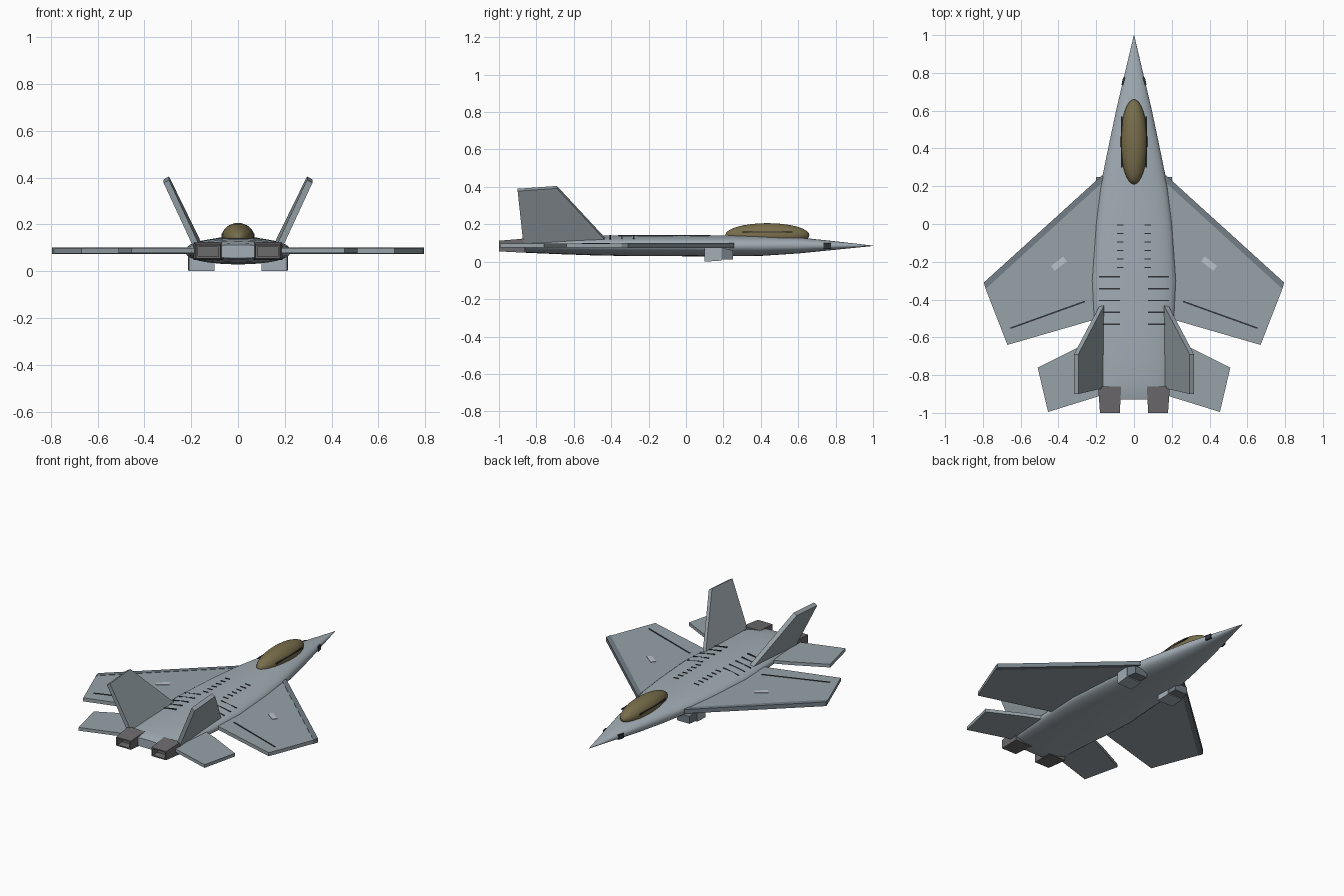
import bpy, bmesh, math
from mathutils import Vector, Matrix

if "Cube" in bpy.data.objects:
    bpy.data.objects.remove(bpy.data.objects["Cube"])


def material(name, r, g, b):
    m = bpy.data.materials.new(name)
    m.diffuse_color = (r, g, b, 1)
    m.use_nodes = True
    m.node_tree.nodes["Principled BSDF"].inputs["Base Color"].default_value = m.diffuse_color
    return m


SKIN = material("skin_grey", 0.36, 0.42, 0.46)
WING = material("wing_grey", 0.31, 0.36, 0.39)
EDGE = material("edge_grey", 0.17, 0.21, 0.24)
DARK = material("dark_grey", 0.03, 0.035, 0.04)
METAL = material("nozzle_metal", 0.15, 0.145, 0.15)
GLASS = material("tinted_glass", 0.19, 0.155, 0.07)
LIGHT = material("light_marking", 0.5, 0.56, 0.6)


def finish(name, bm, mat, mirror=False, smooth=False):
    bmesh.ops.recalc_face_normals(bm, faces=bm.faces)
    me = bpy.data.meshes.new(name)
    bm.to_mesh(me)
    bm.free()
    me.materials.append(mat)
    ob = bpy.data.objects.new(name, me)
    bpy.context.collection.objects.link(ob)
    if mirror:
        ob.modifiers.new("Mirror", 'MIRROR')
    if smooth:
        bpy.ops.object.select_all(action='DESELECT')
        ob.select_set(True)
        bpy.context.view_layer.objects.active = ob
        bpy.ops.object.shade_smooth_by_angle(angle=math.radians(40))
    return ob


def loft(name, rings, mat, mirror=False, smooth=False):
    """Skin a list of equal-length rings and cap both ends."""
    bm = bmesh.new()
    vs = [[bm.verts.new(p) for p in r] for r in rings]
    n = len(rings[0])
    for a, b in zip(vs, vs[1:]):
        for i in range(n):
            j = (i + 1) % n
            bm.faces.new((a[i], a[j], b[j], b[i]))
    bm.faces.new(vs[0])
    bm.faces.new(vs[-1])
    return finish(name, bm, mat, mirror, smooth)


def plate(name, outline, z0, z1, mat):
    """Flat slab with a given planform, mirrored to both sides."""
    return loft(name, [[(x, y, z) for x, y in outline] for z in (z0, z1)], mat, True)


def strip(name, a, b, width, height, mat):
    """Thin raised line between two points, mirrored."""
    a, b = Vector(a), Vector(b)
    side = (b - a).cross(Vector((0, 0, 1))).normalized() * width / 2
    up = Vector((0, 0, height / 2))
    rings = [[p + side + up, p - side + up, p - side - up, p + side - up] for p in (a, b)]
    return loft(name, rings, mat, True)


def rect(y, x0, x1, z0, z1):
    return [(x0, y, z0), (x1, y, z0), (x1, y, z1), (x0, y, z1)]


# Fuselage: y, half width, top z, bottom z
SECTIONS = [(1.0, 0.001, 0.086, 0.084), (0.8, 0.048, 0.109, 0.064),
            (0.6, 0.095, 0.13, 0.044), (0.4, 0.137, 0.138, 0.031),
            (0.2, 0.178, 0.141, 0.029), (0.0, 0.203, 0.142, 0.029),
            (-0.3, 0.225, 0.142, 0.03), (-0.5, 0.215, 0.14, 0.034),
            (-0.7, 0.198, 0.135, 0.041), (-0.84, 0.188, 0.128, 0.047),
            (-0.90, 0.182, 0.12, 0.05), (-0.93, 0.165, 0.112, 0.056)]
MID = 0.085


def power(v, e=2 / 2.3):
    return math.copysign(abs(v) ** e, v)


def section(y, w, top, bottom, n=40):
    ring = []
    for i in range(n):
        a = math.tau * i / n
        s = power(math.sin(a))
        ring.append((w * power(math.cos(a)), y, MID + s * ((top - MID) if s > 0 else (MID - bottom))))
    return ring


loft("fuselage", [section(*s) for s in SECTIONS], SKIN, smooth=True)

# Cockpit canopy with side rails
bm = bmesh.new()
bmesh.ops.create_uvsphere(bm, u_segments=32, v_segments=16, radius=1,
                          matrix=Matrix.Translation((0, 0.435, 0.142)) @ Matrix.Diagonal((0.071, 0.225, 0.064, 1)))
finish("canopy", bm, GLASS, smooth=True)
strip("canopy_rail", (0.066, 0.30, 0.158), (0.066, 0.57, 0.158), 0.008, 0.006, DARK)

# Main wings, leading edge flaps, aileron hinge lines and markings
plate("wing", [(0.1, 0.27), (0.165, 0.225), (0.775, -0.325), (0.785, -0.345), (0.67, -0.64), (0.1, -0.475)], 0.075, 0.098, WING)
plate("leading_edge_flap", [(0.14, 0.245), (0.17, 0.257), (0.795, -0.31), (0.785, -0.345), (0.765, -0.325)],
      0.073, 0.1, EDGE)
strip("aileron_hinge", (0.26, -0.41, 0.098), (0.655, -0.552, 0.098), 0.008, 0.006, DARK)
strip("wing_marking", (0.365, -0.185, 0.099), (0.43, -0.235, 0.099), 0.032, 0.004, LIGHT)

# Tailplanes
plate("tailplane", [(0.1, -0.57), (0.3, -0.655), (0.51, -0.76), (0.455, -0.995), (0.1, -0.885)],
      0.077, 0.098, WING)

# Canted twin fins
inner = [(0.158, -0.43, 0.125), (0.295, -0.69, 0.405), (0.295, -0.90, 0.39), (0.165, -0.87, 0.11)]
offset = Vector((0.023, 0, -0.013))
loft("tail_fin", [inner, [Vector(p) + offset for p in inner]], WING, True)

# Engine nozzles, open at the back
loft("nozzle", [rect(-0.86, 0.068, 0.19, 0.048, 0.124), rect(-1.0, 0.075, 0.18, 0.055, 0.112),
                rect(-1.0, 0.084, 0.171, 0.063, 0.104), rect(-0.95, 0.084, 0.171, 0.063, 0.104)],
     METAL, True)

# Air intakes with dark lips under the wing roots
loft("intake", [rect(0.10, 0.10, 0.21, 0.0, 0.075), rect(0.19, 0.105, 0.213, 0.006, 0.075)], SKIN, True)
loft("intake_lip", [rect(0.19, 0.11, 0.208, 0.012, 0.075), rect(0.25, 0.11, 0.2, 0.012, 0.06)], EDGE, True)

# Nose sensors
loft("nose_sensor", [rect(0.735, 0.045, 0.067, 0.07, 0.1), rect(0.775, 0.04, 0.058, 0.07, 0.1)], DARK, True)

# Raised panel lines on the back
for i in range(6):
    y = -0.005 - 0.045 * i
    strip(f"spine_vent_{i + 1}", (0.056, y, 0.14), (0.09, y, 0.138), 0.006, 0.008, DARK)
for i in range(5):
    y = -0.28 - 0.0625 * i
    strip(f"engine_panel_line_{i + 1}", (0.075, y, 0.139), (0.185, y, 0.12), 0.007, 0.01, DARK)
